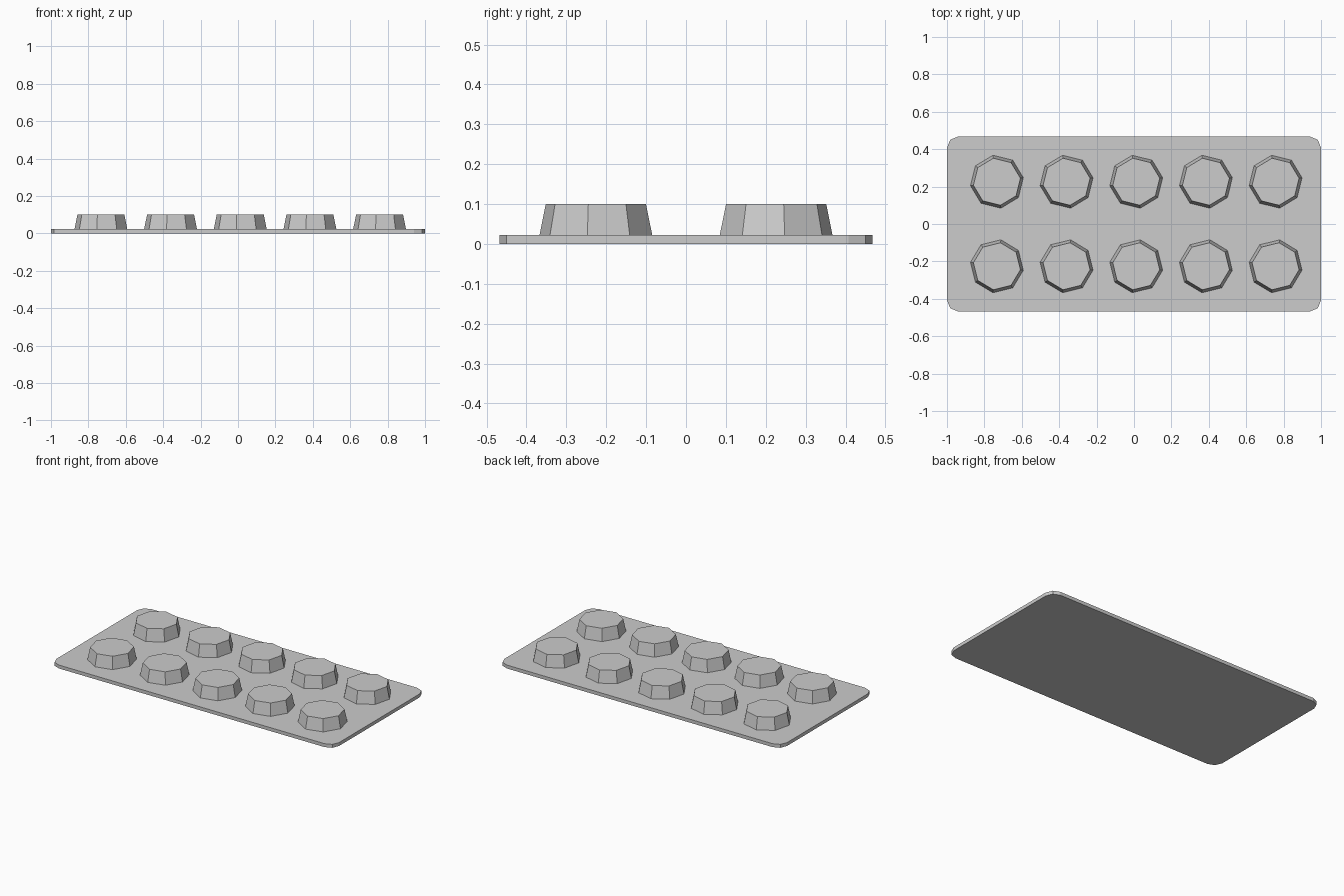
import bpy, bmesh
from math import radians, cos, sin

cube = bpy.data.objects.get("Cube")
if cube:
    bpy.data.objects.remove(cube, do_unlink=True)

grey = bpy.data.materials.new("light grey")
grey.use_nodes = True
colour = (0.604, 0.604, 0.604, 1)
grey.diffuse_color = colour
grey.node_tree.nodes["Principled BSDF"].inputs["Base Color"].default_value = colour

PLATE_TOP, CUP_TOP = 0.022, 0.1


def loft(name, lower, upper, location=(0, 0, 0)):
    """Flat-faced solid between two matching outlines."""
    bm = bmesh.new()
    a = [bm.verts.new(p) for p in lower]
    b = [bm.verts.new(p) for p in upper]
    bm.faces.new(a[::-1])
    bm.faces.new(b)
    for i in range(len(a)):
        j = (i + 1) % len(a)
        bm.faces.new((a[i], a[j], b[j], b[i]))
    mesh = bpy.data.meshes.new(name)
    bm.to_mesh(mesh)
    bm.free()
    mesh.materials.append(grey)
    obj = bpy.data.objects.new(name, mesh)
    obj.location = location
    bpy.context.collection.objects.link(obj)
    return obj


def rounded_rectangle(hx, hy, r, z):
    """Rectangle outline with two segments per corner."""
    points = []
    for k, (sx, sy) in enumerate([(1, 1), (-1, 1), (-1, -1), (1, -1)]):
        for step in range(3):
            t = radians(90 * k + 45 * step)
            points.append((sx * (hx - r) + r * cos(t), sy * (hy - r) + r * sin(t), z))
    return points


def octagon(r, z, turn):
    angles = [radians(turn + 45 * i) for i in range(8)]
    return [(r * cos(t), r * sin(t), z) for t in angles]


# Tray plate
loft("tray_plate", rounded_rectangle(1, 0.468, 0.06, 0),
     rounded_rectangle(1, 0.468, 0.06, PLATE_TOP))

# Two mirrored rows of tapered eight-sided blisters
for row, y, turn in (("front", -0.226, -8.6), ("back", 0.226, 8.6)):
    for column in range(5):
        loft(f"{row}_blister_{column + 1}", octagon(0.143, 0, turn),
             octagon(0.127, CUP_TOP - PLATE_TOP, turn),
             (-0.733 + 0.3725 * column, y, PLATE_TOP))
